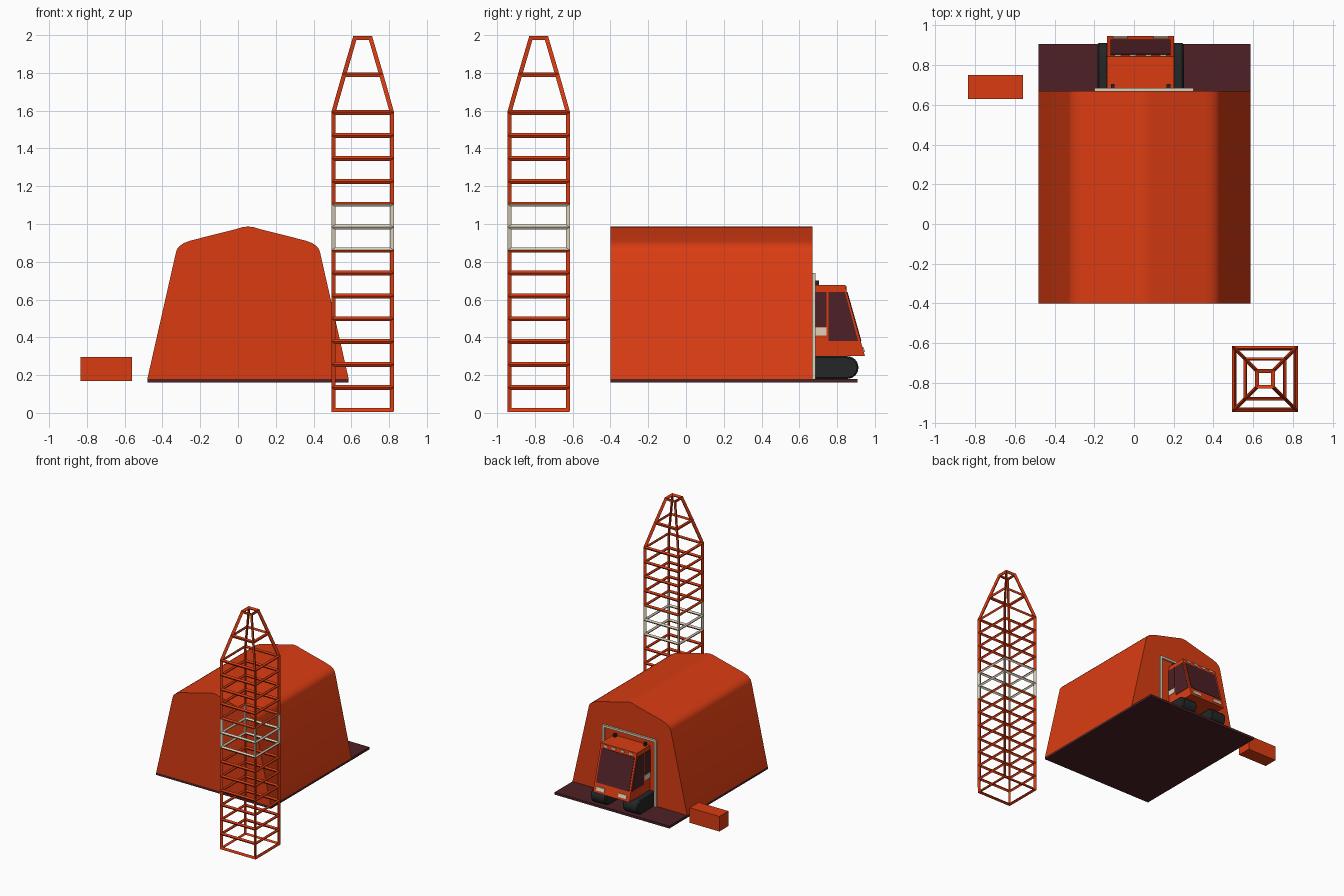
import bpy, bmesh, math

if "Cube" in bpy.data.objects:
    bpy.data.objects.remove(bpy.data.objects["Cube"])


def material(name, rgb):
    m = bpy.data.materials.new(name)
    m.diffuse_color = (*rgb, 1)
    m.use_nodes = True
    m.node_tree.nodes["Principled BSDF"].inputs["Base Color"].default_value = m.diffuse_color
    return m


ORANGE = material("orange_paint", (0.70, 0.045, 0.006))
CREAM = material("cream_paint", (0.72, 0.65, 0.50))
MAROON = material("dark_maroon", (0.075, 0.015, 0.019))
RUBBER = material("black_rubber", (0.018, 0.019, 0.020))


def add_object(name, bm, *mats):
    bmesh.ops.recalc_face_normals(bm, faces=bm.faces)
    me = bpy.data.meshes.new(name)
    bm.to_mesh(me)
    bm.free()
    for m in mats:
        me.materials.append(m)
    ob = bpy.data.objects.new(name, me)
    bpy.context.collection.objects.link(ob)
    return ob


def prism(name, profile, axis, lo, hi, mat):
    """Extrude a 2D profile: axis 'x' takes (y, z) points, axis 'y' takes (x, z)."""
    bm = bmesh.new()

    def place(p, d):
        return (d, p[0], p[1]) if axis == 'x' else (p[0], d, p[1])
    face = bm.faces.new([bm.verts.new(place(p, lo)) for p in profile])
    ext = bmesh.ops.extrude_face_region(bm, geom=[face], use_keep_orig=True)
    shift = (hi - lo, 0, 0) if axis == 'x' else (0, hi - lo, 0)
    bmesh.ops.translate(bm, vec=shift,
                        verts=[g for g in ext['geom'] if isinstance(g, bmesh.types.BMVert)])
    return add_object(name, bm, mat)


def box(name, x, y, z, mat):
    profile = [(y[0], z[0]), (y[1], z[0]), (y[1], z[1]), (y[0], z[1])]
    return prism(name, profile, 'x', x[0], x[1], mat)


def smooth(ob, angle=30):
    bpy.ops.object.select_all(action='DESELECT')
    ob.select_set(True)
    bpy.context.view_layer.objects.active = ob
    bpy.ops.object.shade_smooth_by_angle(angle=math.radians(angle))


# Hangar: symmetric arched profile on a floor slab
CX = 0.053
half = [(0.533, 0.18), (0.381, 0.852), (0.374, 0.870), (0.361, 0.885),
        (0.340, 0.899), (0.305, 0.912), (0.060, 0.974), (0.030, 0.983)]
arch = ([(CX + x, z) for x, z in half] + [(CX, 0.987)]
        + [(CX - x, z) for x, z in reversed(half)])
smooth(prism("hangar_shell", arch, 'y', -0.40, 0.67, ORANGE))
box("hangar_floor", (-0.48, 0.586), (-0.40, 0.907), (0.16, 0.18), MAROON)

# Door frame
frame = [(-0.20, 0.18), (-0.20, 0.74), (0.30, 0.74), (0.30, 0.18),
         (0.282, 0.18), (0.282, 0.722), (-0.182, 0.722), (-0.182, 0.18)]
prism("door_frame", frame, 'y', 0.665, 0.686, CREAM)

# Tracked vehicle emerging from the door
VX, HW = 0.033, 0.168
cab = [(0.66, 0.302), (0.947, 0.302), (0.850, 0.645), (0.845, 0.676), (0.66, 0.676)]
prism("vehicle_cab", cab, 'x', VX - HW, VX + HW, ORANGE)


def slope(z):
    """Front surface y at height z."""
    return 0.947 + (z - 0.302) * (0.850 - 0.947) / (0.645 - 0.302)


def front_panel(name, x0, x1, z0, z1, mat, d=0.004):
    p = [(slope(z0) - d, z0), (slope(z0) + d, z0), (slope(z1) + d, z1), (slope(z1) - d, z1)]
    prism(name, p, 'x', x0, x1, mat)


front_panel("windshield", VX - 0.152, VX + 0.152, 0.38, 0.64, MAROON)

track = [(0.66, 0.18)]
for i in range(13):
    a = -math.pi / 2 + math.pi * i / 12
    track.append((0.853 + 0.06 * math.cos(a), 0.24 + 0.06 * math.sin(a)))
track.append((0.66, 0.30))

for side, s in (("left", -1), ("right", 1)):
    def span(a, b):
        return sorted((VX + s * a, VX + s * b))
    skin = span(HW - 0.004, HW + 0.003)
    window = [(0.755, 0.38), (slope(0.38) - 0.014, 0.38),
              (slope(0.64) - 0.010, 0.64), (0.755, 0.64)]
    prism(side + "_front_window", window, 'x', *skin, MAROON)
    box(side + "_rear_window", skin, (0.67, 0.745), (0.455, 0.64), MAROON)
    box(side + "_stripe", skin, (0.67, 0.745), (0.41, 0.453), CREAM)
    tread = prism(side + "_track", track, 'x', *span(0.08, 0.218), RUBBER)
    bev = tread.modifiers.new("rounded_edges", 'BEVEL')
    bev.width, bev.segments, bev.limit_method = 0.008, 1, 'ANGLE'
    bev.angle_limit = math.radians(40)
    smooth(tread)
    front_panel(side + "_headlight", *span(0.065, 0.14), 0.322, 0.350, CREAM, 0.006)
    for k, d in enumerate((0.04, 0.115)):
        box(f"{side}_marker_light_{k}", span(d - 0.016, d + 0.016),
            (0.84, 0.853), (0.652, 0.668), CREAM)
    box(side + "_roof_vent", span(0.13, 0.15), (0.685, 0.705), (0.67, 0.702), RUBBER)

# Loose crate
box("crate", (-0.835, -0.56), (0.63, 0.75), (0.17, 0.296), ORANGE)

# Lattice tower: stacked square rings turned into bars by a wireframe modifier
T = 0.026
step = (1.59 - T / 2) / 13
levels = [(T / 2 + step * i, 0.157) for i in range(14)] + [(1.79, 0.100), (2 - T / 2, 0.043)]
bm = bmesh.new()
rings = [[bm.verts.new((0.66 + h * sx, -0.78 + h * sy, z))
          for sx, sy in ((-1, -1), (1, -1), (1, 1), (-1, 1))] for z, h in levels]
for i, (a, b) in enumerate(zip(rings, rings[1:])):
    for j in range(4):
        f = bm.faces.new((a[j], a[j - 3], b[j - 3], b[j]))
        f.material_index = 1 if i in (7, 8) else 0
bm.faces.new(rings[0][::-1])
bm.faces.new(rings[-1])
tower = add_object("lattice_tower", bm, ORANGE, CREAM)
wire = tower.modifiers.new("bars", 'WIREFRAME')
wire.thickness = T
wire.use_even_offset = True
wire.use_replace = True
